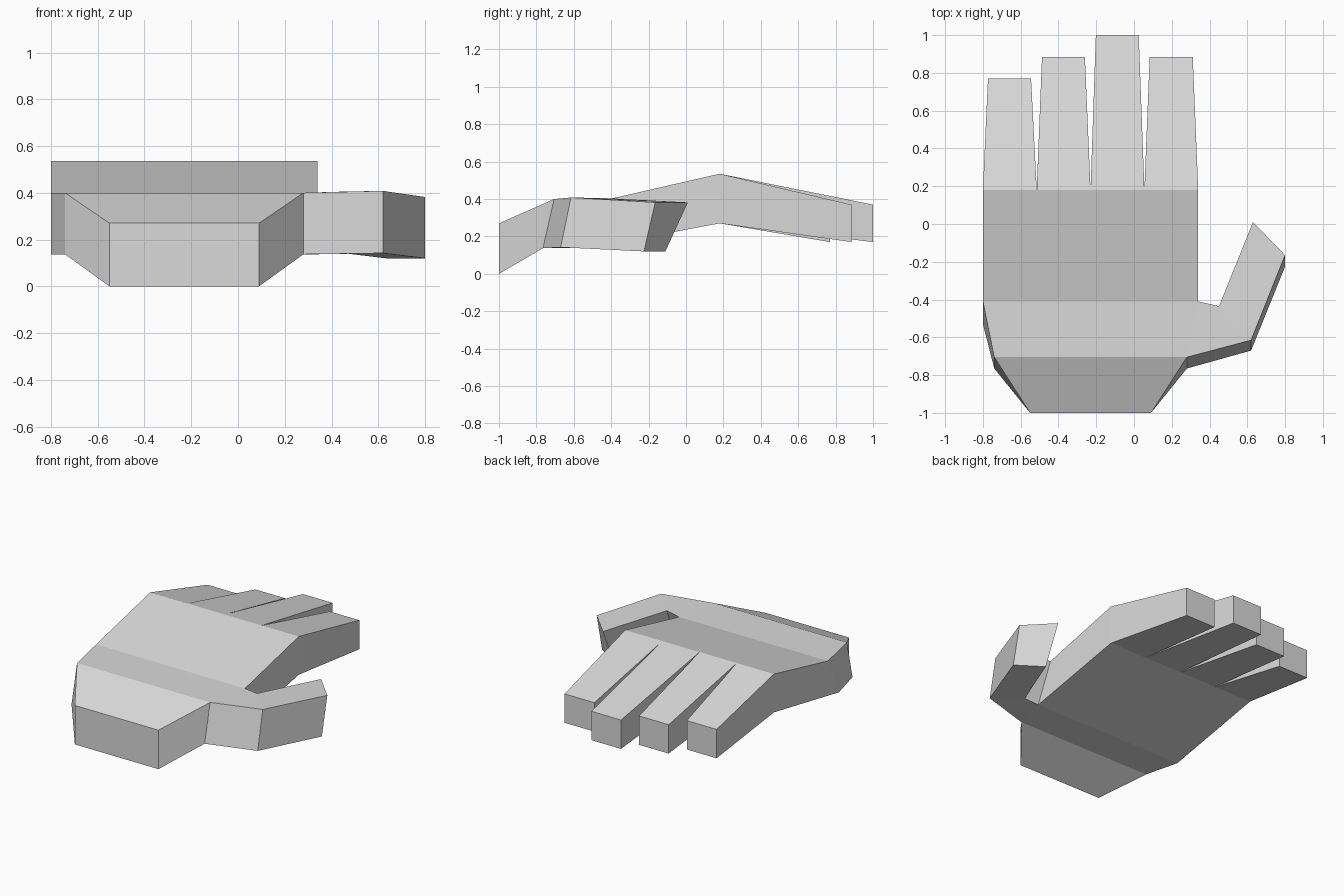
import bpy, bmesh

if "Cube" in bpy.data.objects:
    bpy.data.objects.remove(bpy.data.objects["Cube"])

bm = bmesh.new()


def verts(points):
    return [bm.verts.new(p) for p in points]


def bridge(a, b, skip=None):
    """Join two rings of equal length with quads, optionally leaving one open."""
    n = len(a)
    for i in range(n):
        if i != skip:
            j = (i + 1) % n
            bm.faces.new((a[i], a[j], b[j], b[i]))


def palm_ring(x0, x1, y_top, z_top, y_bot, z_bot, n=4):
    """Section with one column of points per finger edge: top left to right, bottom back."""
    xs = [x0 + (x1 - x0) * i / n for i in range(n + 1)]
    return verts([(x, y_top, z_top) for x in xs] +
                 [(x, y_bot, z_bot) for x in reversed(xs)])


# Palm: wrist, heel, thumb root, knuckles
sections = [
    (-0.55, 0.09, -1.00, 0.27, -1.00, 0.00),
    (-0.74, 0.28, -0.705, 0.40, -0.765, 0.137),
    (-0.80, 0.34, -0.41, 0.40, -0.53, 0.137),
    (-0.80, 0.34, 0.18, 0.535, 0.18, 0.27),
]
rings = [palm_ring(*s) for s in sections]
bm.faces.new(rings[0])
for k in range(3):
    bridge(rings[k], rings[k + 1], skip=4 if k == 1 else None)  # thumb opening

# Fingers: taper from the knuckle ring to a blunt tip
knuckle = rings[3]
tips = [(-0.773, -0.545, 0.77), (-0.487, -0.26, 0.885),
        (-0.202, 0.025, 1.00), (0.083, 0.311, 0.885)]
for i, (x0, x1, y) in enumerate(tips):
    base = [knuckle[i], knuckle[i + 1], knuckle[8 - i], knuckle[9 - i]]
    tip = verts([(x0, y, 0.37), (x1, y, 0.37), (x1, y, 0.17), (x0, y, 0.17)])
    bridge(base, tip)
    bm.faces.new(tip)

# Thumb: grows out of the opening in the side of the palm
root = [rings[1][4], rings[2][4], rings[2][5], rings[1][5]]
joint = verts([(0.62, -0.615, 0.408), (0.45, -0.435, 0.405),
               (0.45, -0.53, 0.142), (0.62, -0.67, 0.142)])
end = verts([(0.80, -0.165, 0.382), (0.63, 0.01, 0.382),
             (0.63, -0.11, 0.12), (0.80, -0.225, 0.12)])
bridge(root, joint)
bridge(joint, end)
bm.faces.new(end)

bmesh.ops.recalc_face_normals(bm, faces=bm.faces)
mesh = bpy.data.meshes.new("hand")
bm.to_mesh(mesh)
bm.free()

grey = bpy.data.materials.new("light grey")
grey.diffuse_color = (0.7, 0.7, 0.7, 1)
grey.use_nodes = True
grey.node_tree.nodes["Principled BSDF"].inputs["Base Color"].default_value = grey.diffuse_color
mesh.materials.append(grey)
hand = bpy.data.objects.new("hand", mesh)
bpy.context.collection.objects.link(hand)
